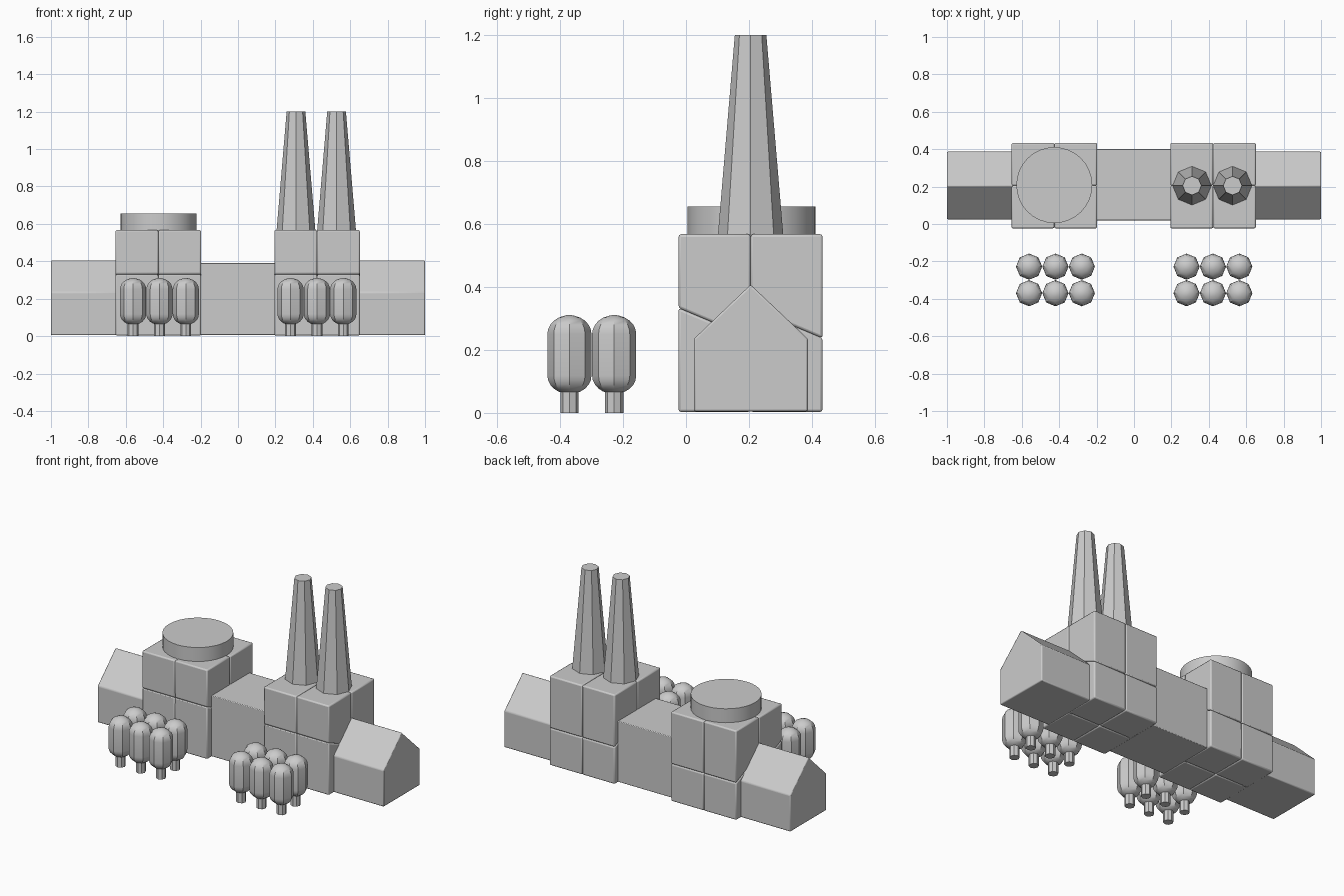
import bpy, bmesh, math

if "Cube" in bpy.data.objects:
    bpy.data.objects.remove(bpy.data.objects["Cube"])

CY = 0.205   # depth line shared by all buildings


def finish(bm, name, bevel=0.0, segments=2, angle=30):
    bmesh.ops.recalc_face_normals(bm, faces=bm.faces)
    mesh = bpy.data.meshes.new(name)
    bm.to_mesh(mesh)
    bm.free()
    ob = bpy.data.objects.new(name, mesh)
    bpy.context.collection.objects.link(ob)
    bpy.ops.object.select_all(action='DESELECT')
    ob.select_set(True)
    bpy.context.view_layer.objects.active = ob
    bpy.ops.object.shade_smooth_by_angle(angle=math.radians(angle))
    if bevel:
        mod = ob.modifiers.new("Bevel", 'BEVEL')
        mod.width = bevel
        mod.segments = segments
    return ob


def extrude_profile(name, yz, x0, x1, bevel=0.0):
    """Extrude a side profile (y, z) from x0 to x1."""
    bm = bmesh.new()
    face = bm.faces.new([bm.verts.new((x0, y, z)) for y, z in yz])
    out = bmesh.ops.extrude_face_region(bm, geom=[face])
    moved = [v for v in out['geom'] if isinstance(v, bmesh.types.BMVert)]
    bmesh.ops.translate(bm, verts=moved, vec=(x1 - x0, 0, 0))
    return finish(bm, name, bevel)


def lathe(name, rz, sides, x, y, angle=30):
    """Stack of regular polygon rings (radius, z), capped at both ends."""
    bm = bmesh.new()
    rings = [[bm.verts.new((x + r * math.cos(math.tau * i / sides),
                            y + r * math.sin(math.tau * i / sides), z))
              for i in range(sides)] for r, z in rz]
    for a, b in zip(rings, rings[1:]):
        for i in range(sides):
            j = (i + 1) % sides
            bm.faces.new((a[i], a[j], b[j], b[i]))
    bm.faces.new(rings[0])
    bm.faces.new(rings[-1])
    return finish(bm, name, 0, angle=angle)


# Towers: 2 x 2 stacks, each a lower and an upper block split by a sloping joint
S = 0.2285
for tx in (-0.426, 0.423):
    for x0 in (tx - S, tx):
        for y0 in (CY - S, CY):
            y1 = y0 + S
            extrude_profile("tower_lower_block",
                            [(y0, 0.003), (y1, 0.003), (y1, 0.237), (y0, 0.333)],
                            x0, x0 + S, 0.008)
            extrude_profile("tower_upper_block",
                            [(y0, 0.333), (y1, 0.237), (y1, 0.567), (y0, 0.567)],
                            x0, x0 + S, 0.008)

# Gabled end houses
gable = [(0.025, 0.005), (0.387, 0.005), (0.387, 0.235), (CY, 0.407), (0.025, 0.235)]
for s in (-1, 1):
    extrude_profile("end_house", gable, s * 0.62, s, 0.006)

# Flat-roofed link between the towers
extrude_profile("link_block", [(0.02, 0.006), (0.40, 0.006), (0.40, 0.39), (0.02, 0.39)],
                -0.22, 0.22, 0.004)

# Round tank on the left tower
lathe("roof_tank", [(0.203, 0.55), (0.203, 0.655)], 32, -0.426, CY + 0.003)

# Tapered eight-sided chimneys on the right tower
for cx in (0.31, 0.527):
    lathe("chimney", [(0.105, 0.55), (0.05, 1.2)], 8, cx, CY)

# Trees: eight-sided rounded crowns on short trunks
R, N = 0.07, 6
arc = [math.pi / 2 * i / N for i in range(N)]
crown = [(R * math.cos(t), 0.118 - 0.058 * math.sin(t)) for t in reversed(arc)]
crown += [(R * math.cos(t), 0.25 + 0.06 * math.sin(t)) for t in arc]
crown = [(0.008, 0.06)] + crown + [(0.008, 0.31)]
for gx in (-0.42, 0.422):
    for dx in (-0.141, 0, 0.141):
        for ty in (-0.37, -0.228):
            lathe("tree_crown", crown, 8, gx + dx, ty)
            lathe("tree_trunk", [(0.029, 0.0), (0.029, 0.08)], 8, gx + dx, ty)
